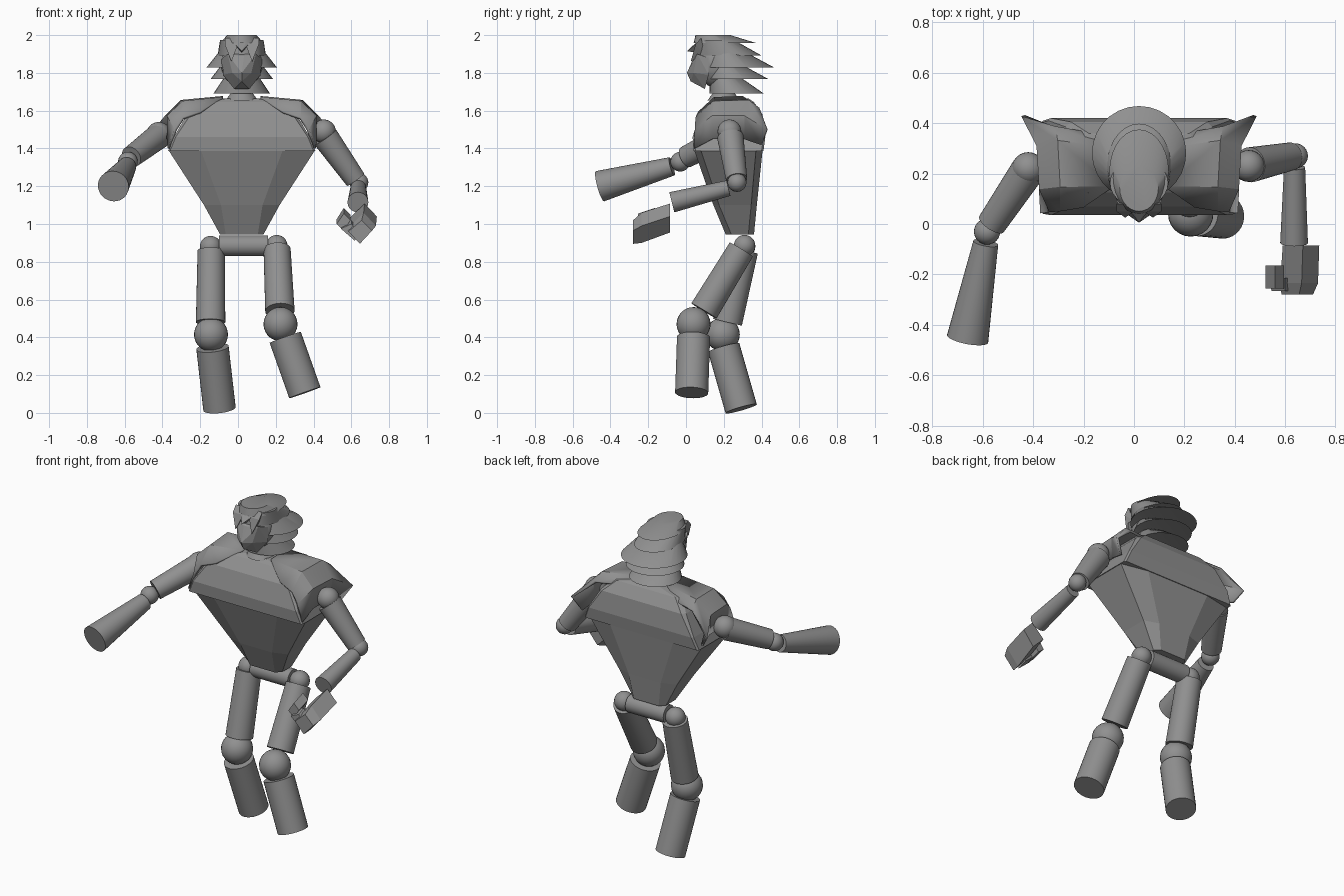
import bpy, bmesh, math
from mathutils import Vector, Matrix

CX = 0.02  # body centre line
grey = bpy.data.materials.new("plain_grey")
grey.diffuse_color = (0.28, 0.28, 0.28, 1)


def finish(name, bm, smooth=0):
    bmesh.ops.recalc_face_normals(bm, faces=bm.faces[:])
    me = bpy.data.meshes.new(name)
    bm.to_mesh(me)
    bm.free()
    me.materials.append(grey)
    ob = bpy.data.objects.new(name, me)
    bpy.context.collection.objects.link(ob)
    if smooth:
        bpy.ops.object.select_all(action='DESELECT')
        ob.select_set(True)
        bpy.context.view_layer.objects.active = ob
        bpy.ops.object.shade_smooth_by_angle(angle=math.radians(smooth))
    return ob


def limb(name, a, b, r1, r2):
    a, b = Vector(a), Vector(b)
    d = b - a
    m = Matrix.Translation((a + b) / 2) @ d.to_track_quat('Z', 'Y').to_matrix().to_4x4()
    bm = bmesh.new()
    bmesh.ops.create_cone(bm, cap_ends=True, segments=32, radius1=r1, radius2=r2,
                          depth=d.length, matrix=m)
    return finish(name, bm, 35)


def ball(name, c, r, scale=(1, 1, 1)):
    bm = bmesh.new()
    m = Matrix.Translation(c) @ Matrix.Diagonal((*scale, 1))
    bmesh.ops.create_uvsphere(bm, u_segments=24, v_segments=14, radius=r, matrix=m)
    return finish(name, bm, 60)


def hull(name, pts, smooth=0):
    bm = bmesh.new()
    for p in pts:
        bm.verts.new(p)
    bmesh.ops.convex_hull(bm, input=bm.verts[:])
    loose = [v for v in bm.verts if not v.link_faces]
    bmesh.ops.delete(bm, geom=loose, context='VERTS')
    return finish(name, bm, smooth)


def loft(name, rings, smooth=0):
    bm = bmesh.new()
    rows = [[bm.verts.new(p) for p in ring] for ring in rings]
    n = len(rows[0])
    for lo, hi in zip(rows, rows[1:]):
        for i in range(n):
            j = (i + 1) % n
            bm.faces.new((lo[i], lo[j], hi[j], hi[i]))
    bm.faces.new(rows[0])
    bm.faces.new(rows[-1])
    return finish(name, bm, smooth)


def octagon(hw, y0, y1, z, cx, cy):
    # rectangle with cut corners
    return [(CX + x, y, z) for x, y in (
        (-hw + cx, y0), (hw - cx, y0), (hw, y0 + cy), (hw, y1 - cy),
        (hw - cx, y1), (-hw + cx, y1), (-hw, y1 - cy), (-hw, y0 + cy))]


def ellipse(rx, ry, cy, z, n=28):
    return [(CX + rx * math.cos(t), cy + ry * math.sin(t), z)
            for t in (2 * math.pi * i / n for i in range(n))]


# torso: tapering waist and broad sloping chest
loft("waist", [octagon(0.115, 0.21, 0.36, 0.945, 0.03, 0.03),
               octagon(0.20, 0.145, 0.375, 1.10, 0.09, 0.03),
               octagon(0.385, 0.045, 0.405, 1.386, 0.17, 0.035)])
loft("chest", [octagon(0.39, 0.04, 0.41, 1.386, 0.01, 0.01),
               octagon(0.36, 0.035, 0.42, 1.46, 0.01, 0.01),
               octagon(0.29, 0.07, 0.405, 1.58, 0.02, 0.02),
               octagon(0.23, 0.125, 0.36, 1.645, 0.03, 0.03),
               octagon(0.10, 0.15, 0.33, 1.665, 0.03, 0.03)])

# flared shoulder pads, one plate mirrored to the other side
pad_rows = [((0.22, 0.07, 1.59), (0.31, 0.055, 1.56), (0.35, 0.05, 1.50), (0.385, 0.045, 1.40)),
            ((0.10, 0.15, 1.665), (0.31, 0.15, 1.645), (0.39, 0.14, 1.57), (0.39, 0.14, 1.45)),
            ((0.10, 0.30, 1.67), (0.32, 0.33, 1.65), (0.40, 0.31, 1.57), (0.39, 0.31, 1.45)),
            ((0.20, 0.36, 1.62), (0.33, 0.385, 1.61), (0.46, 0.43, 1.50), (0.41, 0.40, 1.42))]
for side, name in ((1, "left_shoulder_pad"), (-1, "right_shoulder_pad")):
    bm = bmesh.new()
    grid = [[bm.verts.new((CX + side * x, y, z)) for x, y, z in row] for row in pad_rows]
    for a, b in zip(grid, grid[1:]):
        for i in range(3):
            bm.faces.new((a[i], a[i + 1], b[i + 1], b[i]))
    pad = finish(name, bm, 25)
    mod = pad.modifiers.new("thickness", 'SOLIDIFY')
    mod.thickness = 0.015
    mod.offset = 0

# neck and collar
limb("neck", (CX, 0.21, 1.64), (CX, 0.18, 1.76), 0.055, 0.05)
limb("collar", (CX, 0.20, 1.655), (CX, 0.20, 1.69), 0.085, 0.06)

# head and pointed face
ball("head", (CX, 0.16, 1.85), 0.1, (1.1, 1.0, 1.3))
face = []
for s in (-1, 1):
    face += [(CX + s * x, y, z) for x, y, z in (
        (0.075, 0.06, 1.90), (0.10, 0.12, 1.88), (0.10, 0.12, 1.79),
        (0.05, 0.04, 1.80), (0.04, 0.10, 1.715), (0.012, 0.045, 1.89))]
hull("face", face + [(CX, 0.005, 1.80), (CX, 0.025, 1.755)])

# hair fringe: overhanging tufts
for x, w, y, tip in ((-0.055, 0.035, 0.025, 1.86), (0.0, 0.035, 0.005, 1.915),
                     (0.055, 0.035, 0.025, 1.86)):
    hull("fringe_tuft", [(CX + x - w, 0.08, 1.985), (CX + x + w, 0.08, 1.985),
                         (CX + x - w, 0.05, 1.95), (CX + x + w, 0.05, 1.95),
                         (CX + x, y, tip), (CX + x, 0.10, 1.90)])

# layered hair swept back: half width, front y, back y, rim z, rise, width of top
for rx, y0, y1, z, rise, top in ((0.118, 0.04, 0.375, 1.957, 0.043, 0.65),
                                 (0.128, 0.055, 0.398, 1.893, 0.08, 0.9),
                                 (0.187, 0.095, 0.468, 1.828, 0.08, 0.66),
                                 (0.165, 0.11, 0.435, 1.768, 0.075, 0.65),
                                 (0.150, 0.125, 0.413, 1.69, 0.09, 0.6)):
    cy, ry = (y0 + y1) / 2, (y1 - y0) / 2
    loft("hair_layer", [ellipse(rx * 0.5, ry * 0.5, cy - 0.05, z + 0.02),
                        ellipse(rx, ry, cy, z),
                        ellipse(rx * top, ry * 0.55, cy - 0.065, z + rise)], 40)

# hips
limb("pelvis", (-0.10, 0.31, 0.885), (0.16, 0.31, 0.885), 0.055, 0.055)
ball("right_hip", (-0.145, 0.31, 0.88), 0.057)
ball("left_hip", (0.205, 0.31, 0.885), 0.057)

# legs
limb("right_thigh", (-0.142, 0.31, 0.86), (-0.145, 0.22, 0.48), 0.072, 0.078)
ball("right_knee", (-0.143, 0.195, 0.415), 0.09)
limb("right_shin", (-0.135, 0.20, 0.345), (-0.098, 0.292, 0.022), 0.086, 0.086)
limb("left_thigh", (0.207, 0.293, 0.865), (0.222, 0.095, 0.54), 0.072, 0.078)
ball("left_knee", (0.225, 0.04, 0.47), 0.09)
limb("left_shin", (0.25, 0.04, 0.40), (0.354, 0.03, 0.107), 0.088, 0.088)

# right arm, stretched forward
ball("right_shoulder", (-0.42, 0.22, 1.475), 0.065)
limb("right_upper_arm", (-0.42, 0.215, 1.465), (-0.565, 0.0, 1.355), 0.068, 0.058)
ball("right_elbow", (-0.583, -0.03, 1.33), 0.052)
limb("right_forearm", (-0.588, -0.075, 1.305), (-0.66, -0.455, 1.20), 0.05, 0.083)

# left arm, bent at the elbow
ball("left_shoulder", (0.455, 0.23, 1.49), 0.063)
limb("left_upper_arm", (0.462, 0.235, 1.46), (0.622, 0.268, 1.235), 0.07, 0.056)
ball("left_elbow", (0.64, 0.27, 1.22), 0.05)
limb("left_forearm", (0.637, 0.225, 1.19), (0.635, -0.075, 1.115), 0.042, 0.055)


# left hand: tilted palm block with curled fingers and a thumb
def block(name, back, front, y0, y1):
    return loft(name, [[(x, y0, z) for x, z in back], [(x, y1, z) for x, z in front]])


back = [(0.67, 1.108), (0.735, 1.04), (0.665, 0.955), (0.59, 1.03)]
mid = [(0.665, 1.06), (0.73, 0.99), (0.65, 0.90), (0.58, 0.975)]
tip = [(0.655, 1.02), (0.71, 0.965), (0.645, 0.895), (0.585, 0.96)]
block("left_palm", back, mid, -0.085, -0.235)
block("left_knuckles", mid, tip, -0.235, -0.28)
block("left_fingers", [(0.60, 1.02), (0.63, 0.985), (0.61, 0.94), (0.54, 1.0)],
      [(0.60, 1.0), (0.63, 0.965), (0.62, 0.91), (0.545, 0.975)], -0.215, -0.265)
block("left_thumb", [(0.56, 1.085), (0.595, 1.05), (0.56, 0.995), (0.522, 1.025)],
      [(0.56, 1.055), (0.595, 1.02), (0.56, 0.965), (0.522, 1.0)], -0.165, -0.255)
